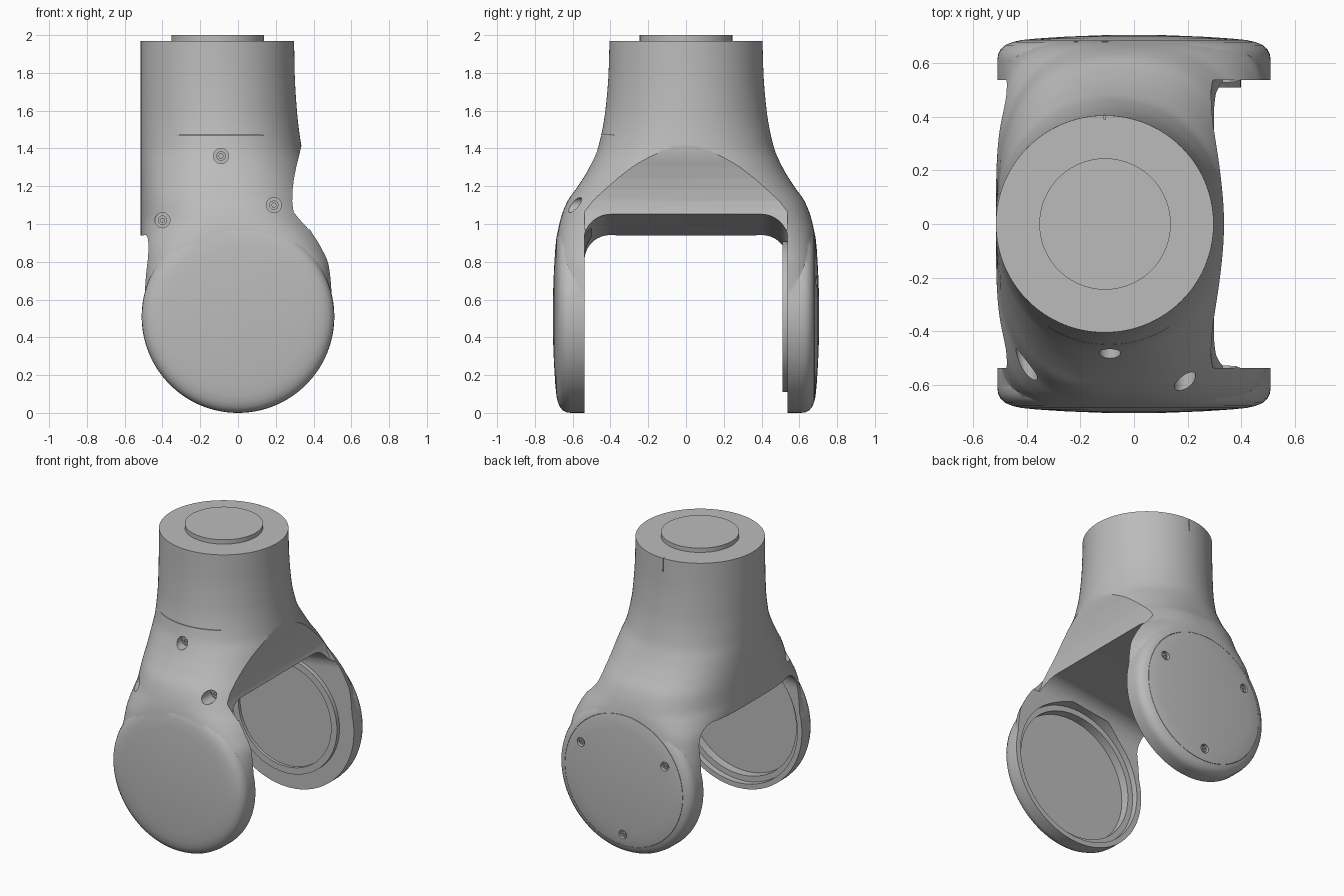
import bpy, bmesh, math
from mathutils import Matrix

if "Cube" in bpy.data.objects:
    bpy.data.objects.remove(bpy.data.objects["Cube"])

gray = bpy.data.materials.new("satin_gray")
gray.use_nodes = True
gray.diffuse_color = (0.5, 0.5, 0.5, 1)
gray.node_tree.nodes["Principled BSDF"].inputs["Base Color"].default_value = (0.5, 0.5, 0.5, 1)

EAR_Z, INNER, HUB_X = 0.51, 0.538, -0.108


def finish(name, bm):
    bmesh.ops.recalc_face_normals(bm, faces=bm.faces)
    me = bpy.data.meshes.new(name)
    bm.to_mesh(me)
    bm.free()
    me.materials.append(gray)
    ob = bpy.data.objects.new(name, me)
    bpy.context.collection.objects.link(ob)
    return ob


def activate(ob):
    bpy.ops.object.select_all(action='DESELECT')
    ob.select_set(True)
    bpy.context.view_layer.objects.active = ob


def smooth(ob):
    activate(ob)
    bpy.ops.object.shade_smooth_by_angle(angle=math.radians(30))


def loft(name, rings):
    """Skin a list of equally long closed rings and cap both ends."""
    bm = bmesh.new()
    vs = [[bm.verts.new(p) for p in r] for r in rings]
    for a, b in zip(vs, vs[1:]):
        for i in range(len(a)):
            j = (i + 1) % len(a)
            bm.faces.new((a[i], a[j], b[j], b[i]))
    bm.faces.new(vs[0][::-1])
    bm.faces.new(vs[-1])
    return finish(name, bm)


def box(name, lo, hi):
    bm = bmesh.new()
    bmesh.ops.create_cube(bm, size=1)
    for v in bm.verts:
        v.co = [(a + b) / 2 + c * (b - a) for a, b, c in zip(lo, hi, v.co)]
    return finish(name, bm)


def turned(name, profile, x=0, z=EAR_Z, seg=128):
    """Solid turned around a y axis from (radius, y) pairs."""
    steps = [2 * math.pi * i / seg for i in range(seg)]
    return loft(name, [[(x + r * math.cos(a), y, z + r * math.sin(a)) for a in steps] for r, y in profile])


def disc(name, r, y0, y1, x=0, z=EAR_Z, seg=96):
    return turned(name, [(r, y0), (r, y1)], x, z, seg)


def combine(ob, other, operation='DIFFERENCE'):
    mod = ob.modifiers.new("combine", 'BOOLEAN')
    mod.operation, mod.solver, mod.object = operation, 'EXACT', other
    activate(ob)
    bpy.ops.object.modifier_apply(modifier=mod.name)
    bpy.data.objects.remove(other)


# Section table: height, left x, right x, half depth, squareness
TABLE = [
    (.40, -.47, .47, .66, 6), (.51, -.505, .505, .687, 8), (.65, -.506, .508, .69, 7),
    (.78, -.508, .507, .689, 5.5), (.88, -.513, .485, .686, 4.3), (.95, -.515, .472, .68, 3.4),
    (1.03, -.515, .446, .663, 2.75), (1.12, -.515, .41, .628, 2.55), (1.2, -.515, .386, .572, 2.45),
    (1.3, -.515, .363, .511, 2.3), (1.41, -.515, .336, .464, 2.1), (1.6, -.515, .312, .427, 2),
    (1.8, -.515, .3, .41, 2), (1.97, -.515, .297, .405, 2)]


def sample(z, c):
    """Monotone smooth interpolation of one table column."""
    k = max(i for i in range(len(TABLE) - 1) if TABLE[i][0] <= z)

    def slope(i):
        i = min(max(i, 0), len(TABLE) - 2)
        return (TABLE[i + 1][c] - TABLE[i][c]) / (TABLE[i + 1][0] - TABLE[i][0])

    def tangent(i):
        a, b = slope(i - 1), slope(i)
        return 2 * a * b / (a + b) if a * b > 0 else 0
    h = TABLE[k + 1][0] - TABLE[k][0]
    t = (z - TABLE[k][0]) / h
    s = t * t * (3 - 2 * t)
    return (TABLE[k][c] * (1 - s) + TABLE[k + 1][c] * s
            + h * (t * (1 - t) ** 2 * tangent(k) - t * t * (1 - t) * tangent(k + 1)))


def section(z, count=128):
    xl, xr, hy, n = (sample(z, c) for c in (1, 2, 3, 4))
    ring = []
    for i in range(count):
        a = 2 * math.pi * i / count
        u, v = (math.copysign(abs(f) ** (2 / n), f) for f in (math.cos(a), math.sin(a)))
        ring.append(((xl + xr) / 2 + u * (xr - xl) / 2, v * hy, z))
    return ring


# Body: round neck widening into the two arms
body = loft("fork_body", [section(.4 + 1.57 * i / 80) for i in range(81)])

# Domed discs with rounded rims at the end of each arm
RIM = [(.51, .45), (.51, .61), (.507, .632), (.497, .652), (.48, .667), (.455, .678),
       (.42, .686), (.36, .692), (.25, .699), (.12, .704), (.01, .705)]
for side in (-1, 1):
    combine(body, turned("end_disc", [(r, side * y) for r, y in RIM]), 'UNION')

# Open space between the discs, with filleted corners and a slanted roof
FILLET, ROOF, SLANT = .14, 1.01, .14
arch = [(-INNER, -.3)]
for side in (-1, 1):
    for i in range(13):
        a = math.pi / 2 * (i if side < 0 else 12 - i) / 12
        arch.append((side * (INNER - FILLET + FILLET * math.cos(a)), ROOF - FILLET + FILLET * math.sin(a)))
arch.append((INNER, -.3))
combine(body, loft("channel", [[(x, y, z + SLANT * x) for y, z in arch] for x in (-.9, .9)]))

# Shallow hollow on the left flank
hollow = [(.35, 1.47), (.335, 1.41), (.308, 1.3), (.296, 1.24), (.289, 1.18), (.287, 1.12),
          (.293, 1.07), (.306, 1.02), (.33, .97), (.9, .97), (.9, 1.47)]
combine(body, loft("flank", [[(x, y, z) for x, z in hollow] for y in (-INNER, INNER)]))

# Stepped recess inside the front disc
combine(body, disc("recess", .475, -.58, -.5))
combine(body, disc("deep_recess", .437, -.64, -.5))

# Seams: front parting line and rear neck slit
combine(body, box("front_seam", (-.32, -.7, 1.469), (.16, -.38, 1.472)))
combine(body, box("rear_slit", (-.112, .39, 1.88), (-.107, .5, 2.1)))

# Circular cover seam on the back disc
seam = disc("cover_seam", .451, .67, .8)
combine(seam, disc("seam_core", .449, .6, .9))
combine(body, seam)

# Screws: position, floor of the hole, outward direction
screws = [(-.09, 1.36, -.43, -1), (-.40, 1.02, -.45, -1), (.19, 1.10, -.51, -1)]
for deg in (30, 150, 270):
    a = math.radians(deg)
    screws.append((.37 * math.cos(a), EAR_Z + .37 * math.sin(a), .668, 1))
for i, (x, z, y, d) in enumerate(screws):
    r = .04 if d < 0 else .03
    combine(body, disc("hole", r, y, d * .9, x, z, 32))
    head = disc(f"screw_{i + 1}", r * .62, y - d * .005, y + d * .015, x, z, 24)
    combine(head, disc("socket", r * .3, y + d * .006, y + d * .1, x, z, 6))
    smooth(head)
smooth(body)

# Raised bearing ring on the inside of the back disc
bearing = disc("bearing_ring", .40, .51, .56)
combine(bearing, disc("bearing_bore", .355, .4, .53))
smooth(bearing)

# Round plug on top of the neck
bm = bmesh.new()
bmesh.ops.create_cone(bm, cap_ends=True, segments=96, radius1=.245, radius2=.245, depth=.05,
                      matrix=Matrix.Translation((HUB_X, 0, 1.975)))
smooth(finish("top_plug", bm))
